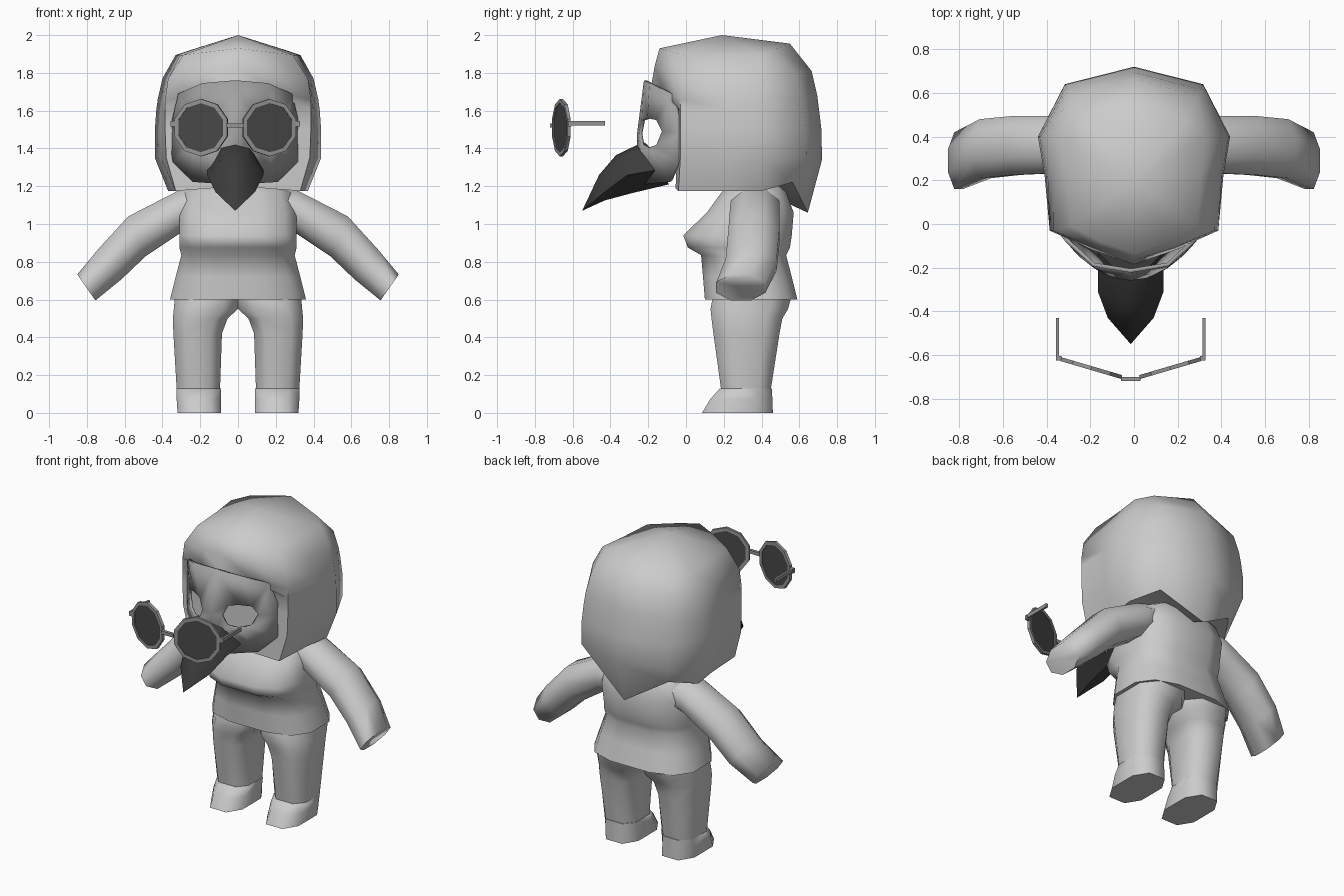
import bpy, bmesh, math
from mathutils import Vector, Matrix

if "Cube" in bpy.data.objects:
    bpy.data.objects.remove(bpy.data.objects["Cube"])


def material(name, v):
    m = bpy.data.materials.new(name)
    m.diffuse_color = (v, v, v, 1)
    m.use_nodes = True
    m.node_tree.nodes["Principled BSDF"].inputs["Base Color"].default_value = m.diffuse_color
    return m


LIGHT = material("light grey", 0.6)
MASK = material("mid grey", 0.36)
FRAME = material("frame grey", 0.3)
LENS = material("dark lens", 0.065)
BEAK = material("dark beak", 0.045)
CX = -0.015  # mask and glasses sit slightly off centre


def finish(name, bm, mat, angle=50, smooth=True):
    bmesh.ops.recalc_face_normals(bm, faces=bm.faces)
    me = bpy.data.meshes.new(name)
    bm.to_mesh(me)
    bm.free()
    me.materials.append(mat)
    if smooth:
        me.shade_smooth()
        me.set_sharp_from_angle(angle=math.radians(angle))
    ob = bpy.data.objects.new(name, me)
    bpy.context.collection.objects.link(ob)
    return ob


def loft(name, rings, mat, angle=50, flip=1, dx=0):
    """Skin a list of rings; a one-point ring closes as a fan, others get caps."""
    bm = bmesh.new()
    vs = [[bm.verts.new((flip * p[0] + dx, p[1], p[2])) for p in r] for r in rings]
    for a, b in zip(vs, vs[1:]):
        n = max(len(a), len(b))
        for i in range(n):
            j = (i + 1) % n
            if len(a) == 1:
                bm.faces.new((a[0], b[i], b[j]))
            elif len(b) == 1:
                bm.faces.new((a[i], a[j], b[0]))
            else:
                bm.faces.new((a[i], a[j], b[j], b[i]))
    for r in (vs[0], vs[-1]):
        if len(r) > 2:
            bm.faces.new(r)
    return finish(name, bm, mat, angle)


def mirrored(half):
    return half + [(-x, y, z) for x, y, z in reversed(half[1:-1])]


def oval(z, x0, x1, y0, y1, n=12, e=0.7):
    pts = []
    for i in range(n):
        t = 2 * math.pi * (i + 0.5) / n
        c, s = math.cos(t), math.sin(t)
        k = math.cos(math.pi / n) ** e  # flats reach the full extent
        pts.append(((x0 + x1) / 2 + (x1 - x0) / 2 * math.copysign(abs(c) ** e, c) / k,
                    (y0 + y1) / 2 + (y1 - y0) / 2 * math.copysign(abs(s) ** e, s) / k, z))
    return pts


# head with hair: bulging rings, a fringe step above the face, pointed nape
def head_ring(z, zf, zb, w, xs, yf, ys, yb, back=.5):
    return mirrored([(0, yf, zf), (xs * .5, (yf + ys) / 2 - .01, (zf + z) / 2), (xs, ys, z),
                     (w * .93, .22, z), (w, .40, z),
                     (w * .72, yb - .08, z + (zb - z) * back), (0, yb, zb)])


head = [[(0, .19, 2.0)],
        head_ring(1.895, 1.93, 1.955, .33, .29, -.14, -.01, .55),
        head_ring(1.77, 1.84, 1.81, .40, .37, -.165, -.03, .665),
        head_ring(1.66, 1.73, 1.68, .425, .386, -.185, -.03, .695),
        head_ring(1.60, 1.72, 1.60, .433, .386, -.05, -.03, .705),
        head_ring(1.50, 1.52, 1.50, .44, .386, -.05, -.03, .717),
        head_ring(1.35, 1.36, 1.34, .44, .38, -.05, -.03, .72),
        head_ring(1.175, 1.20, 1.06, .37, .33, -.05, -.04, .645, -.4),
        [(0, .3, 1.22)]]
loft("head_and_hair", head, LIGHT, 65)

# torso with bust and flared hem: z, half width, front y, back y
torso = [(1.225, .17, .25, .50), (1.17, .28, .19, .53), (1.06, .31, .11, .57),
         (.94, .31, -.015, .56), (.875, .31, .01, .55), (.835, .30, .08, .53),
         (.72, .33, .09, .56), (.60, .36, .10, .59)]
loft("torso", [oval(z, -w, w, a, b) for z, w, a, b in torso], LIGHT, 80)


# arms: centre x y z, depth radius, thickness radius, tilt
def arm_ring(x, y, z, ry, rn, deg):
    a = math.radians(deg)
    k = 1 / math.cos(math.pi / 8)
    pts = []
    for i in range(8):
        t = 2 * math.pi * (i + .5) / 8
        u = rn * k * math.sin(t)
        pts.append((x + u * math.cos(a), y + ry * k * math.cos(t), z + u * math.sin(a)))
    return pts


arm = [(.15, .37, 1.11, .12, .11, 90), (.31, .365, 1.065, .13, .11, 85),
       (.535, .36, .935, .135, .115, 66), (.68, .345, .785, .135, .10, 50),
       (.803, .29, .664, .13, .084, 55)]
leg = [(.605, -.01, .335, .14, .555), (.55, .0, .34, .13, .54), (.50, .055, .345, .135, .51),
       (.42, .085, .342, .145, .495), (.13, .095, .325, .185, .45)]
shoe = [(.13, .09, .325, .18, .455), (.075, .09, .325, .13, .457), (0, .09, .32, .085, .46)]
for side, s in (("right", 1), ("left", -1)):
    loft(side + "_arm", [arm_ring(*r) for r in arm], LIGHT, 80, s)
    loft(side + "_leg", [oval(*r, n=8) for r in leg], LIGHT, 70, s)
    loft(side + "_shoe", [oval(*r, n=8, e=.75) for r in shoe], LIGHT, 70, s)


# curved mask: each half bridges its outline to an eye hole; the chin recedes
def mask_y(x, z):
    return (-.25 + 2.05 * x * x + max(0, .2 - x) * max(0, z - 1.5) * .7
            + max(0, 1.40 - z) * max(0, .32 - x) * 4 * (x > .1))


outline = [(0, 1.76), (.17, 1.745), (.295, 1.69), (.345, 1.48),
           (.325, 1.33), (.22, 1.225), (0, 1.21), (0, 1.48)]
hole = [(.10, 1.55), (.16, 1.56), (.22, 1.55), (.25, 1.49),
        (.22, 1.42), (.16, 1.405), (.10, 1.42), (.07, 1.48)]
bm = bmesh.new()
for s in (1, -1):
    o, h = [[bm.verts.new((s * x + CX, mask_y(x, z), z)) for x, z in loop]
            for loop in (outline, hole)]
    for i in range(8):
        j = (i + 1) % 8
        quad = (o[i], o[j], h[j], h[i])
        bm.faces.new(quad if s > 0 else quad[::-1])
bmesh.ops.remove_doubles(bm, verts=bm.verts, dist=.001)
mask = finish("face_mask", bm, MASK, 60)
mod = mask.modifiers.new("thickness", "SOLIDIFY")
mod.thickness = .018
mod.offset = 0

# hooked beak
beak = [mirrored([(0, -.225, 1.435), (.075, -.205, 1.42), (.15, -.13, 1.29), (0, -.09, 1.21)]),
        mirrored([(0, -.37, 1.365), (.07, -.36, 1.345), (.15, -.31, 1.26), (0, -.28, 1.165)]),
        mirrored([(0, -.46, 1.26), (.05, -.455, 1.245), (.105, -.43, 1.17), (0, -.43, 1.125)]),
        [(0, -.55, 1.07)]]
loft("beak", beak, BEAK, 35, 1, CX)


# glasses floating in front
def bar(bm, lo, hi):
    lo, hi = Vector(lo), Vector(hi)
    m = Matrix.Translation((lo + hi) / 2) @ Matrix.Diagonal((*(hi - lo), 1))
    bmesh.ops.create_cube(bm, size=1, matrix=m)


for side, s in (("right", 1), ("left", -1)):
    place = (Matrix.Translation((CX + s * .18, -.66, 1.51))
             @ Matrix.Rotation(s * .286, 4, 'Z') @ Matrix.Rotation(math.pi / 2, 4, 'X')
             @ Matrix.Rotation(math.pi / 10, 4, 'Z'))
    bm = bmesh.new()
    bmesh.ops.create_cone(bm, cap_ends=True, segments=10, radius1=.138, radius2=.138,
                          depth=.008, matrix=place)
    finish(side + "_lens", bm, LENS, smooth=False)
    # rim: square section swept round ten sides
    bm = bmesh.new()
    loops = []
    for r, h in ((.152, .009), (.152, -.009), (.130, -.009), (.130, .009)):
        loops.append([bm.verts.new(place @ Vector((r * math.cos(math.tau * i / 10),
                                                   r * math.sin(math.tau * i / 10), h)))
                      for i in range(10)])
    for k in range(4):
        a, b = loops[k], loops[(k + 1) % 4]
        for i in range(10):
            bm.faces.new((a[i], a[(i + 1) % 10], b[(i + 1) % 10], b[i]))
    finish(side + "_rim", bm, FRAME, smooth=False)
    # half bridge, hinge and temple
    bm = bmesh.new()
    for lo, hi in (((0, -.72, 1.51), (.045, -.70, 1.532)),
                   ((.318, -.625, 1.515), (.343, -.605, 1.545)),
                   ((.328, -.61, 1.522), (.342, -.43, 1.546))):
        xs = sorted((CX + s * lo[0], CX + s * hi[0]))
        bar(bm, (xs[0], *lo[1:]), (xs[1], *hi[1:]))
    finish(side + "_temple_and_bridge", bm, FRAME, smooth=False)
